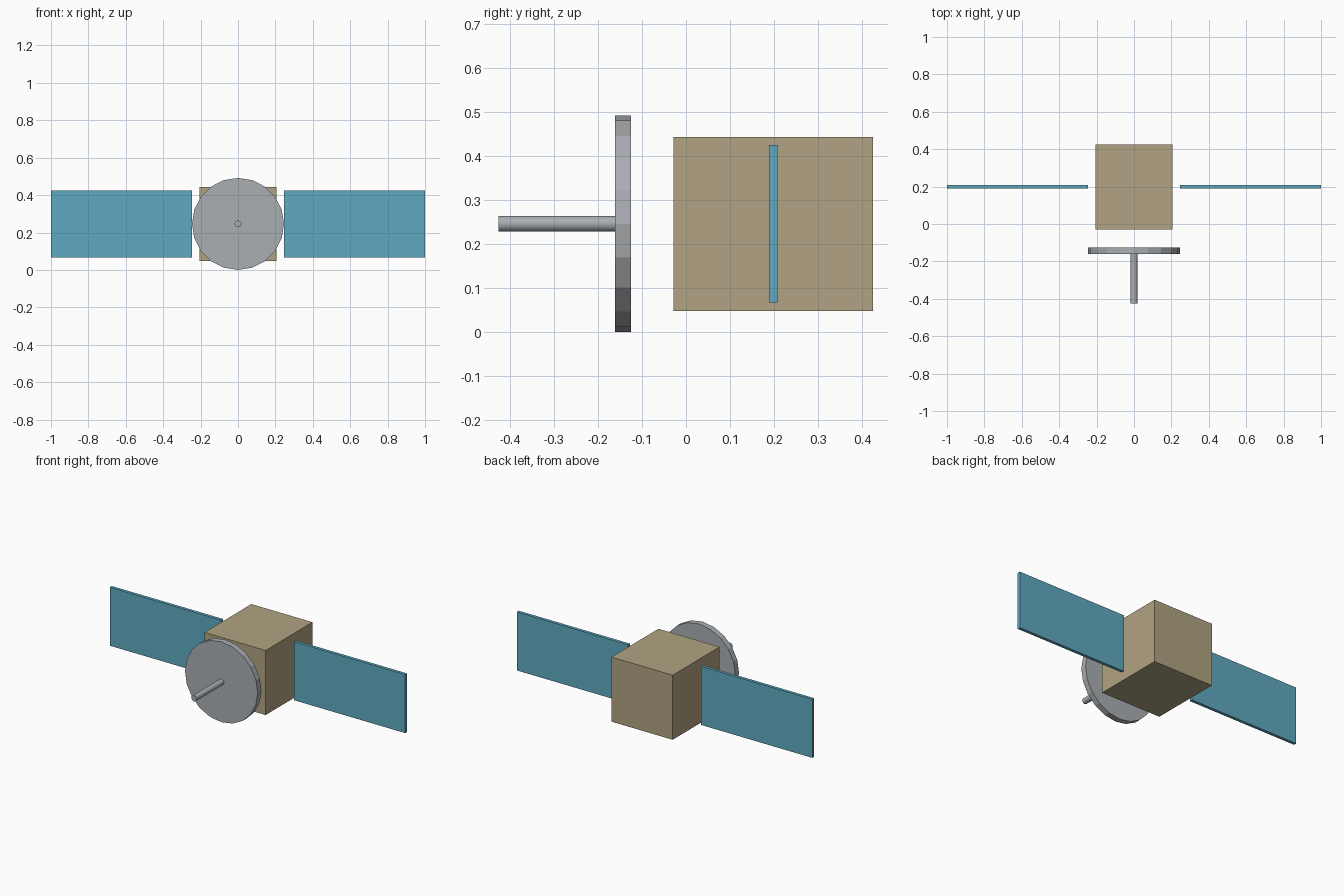
import bpy
from math import pi

old = bpy.data.objects.get("Cube")
if old:
    bpy.data.objects.remove(old, do_unlink=True)


def material(name, rgb):
    mat = bpy.data.materials.new(name)
    mat.use_nodes = True
    colour = (*rgb, 1)
    mat.diffuse_color = colour
    mat.node_tree.nodes["Principled BSDF"].inputs["Base Color"].default_value = colour
    return mat


def box(name, centre, size, mat):
    bpy.ops.mesh.primitive_cube_add(size=1, location=centre)
    obj = bpy.context.object
    obj.name = name
    obj.scale = size
    bpy.ops.object.transform_apply(location=False, rotation=False, scale=True)
    obj.data.materials.append(mat)
    return obj


def disc_along_y(name, radius, y_front, y_back, mat):
    bpy.ops.mesh.primitive_cylinder_add(
        vertices=20, radius=radius, depth=y_back - y_front,
        location=(0, (y_front + y_back) / 2, AXIS_Z), rotation=(pi / 2, 0, 0))
    obj = bpy.context.object
    obj.name = name
    obj.data.materials.append(mat)
    return obj


AXIS_Z = 0.246
tan = material("tan foil", (0.44, 0.37, 0.225))
blue = material("panel blue", (0.118, 0.40, 0.535))
grey = material("metal grey", (0.40, 0.425, 0.45))

# Main body
box("body", (0, 0.198, AXIS_Z), (0.414, 0.453, 0.395), tan)

# Solar panels, one on each side, free of the body
for side, sign in (("left", 1), ("right", -1)):
    box(side + "_solar_panel", (sign * 0.6235, 0.198, AXIS_Z), (0.753, 0.019, 0.358), blue)

# Antenna dish and its feed rod
disc_along_y("antenna_dish", 0.246, -0.161, -0.125, grey)
disc_along_y("antenna_rod", 0.018, -0.425, -0.161, grey)
bpy.ops.object.shade_smooth_by_angle()
